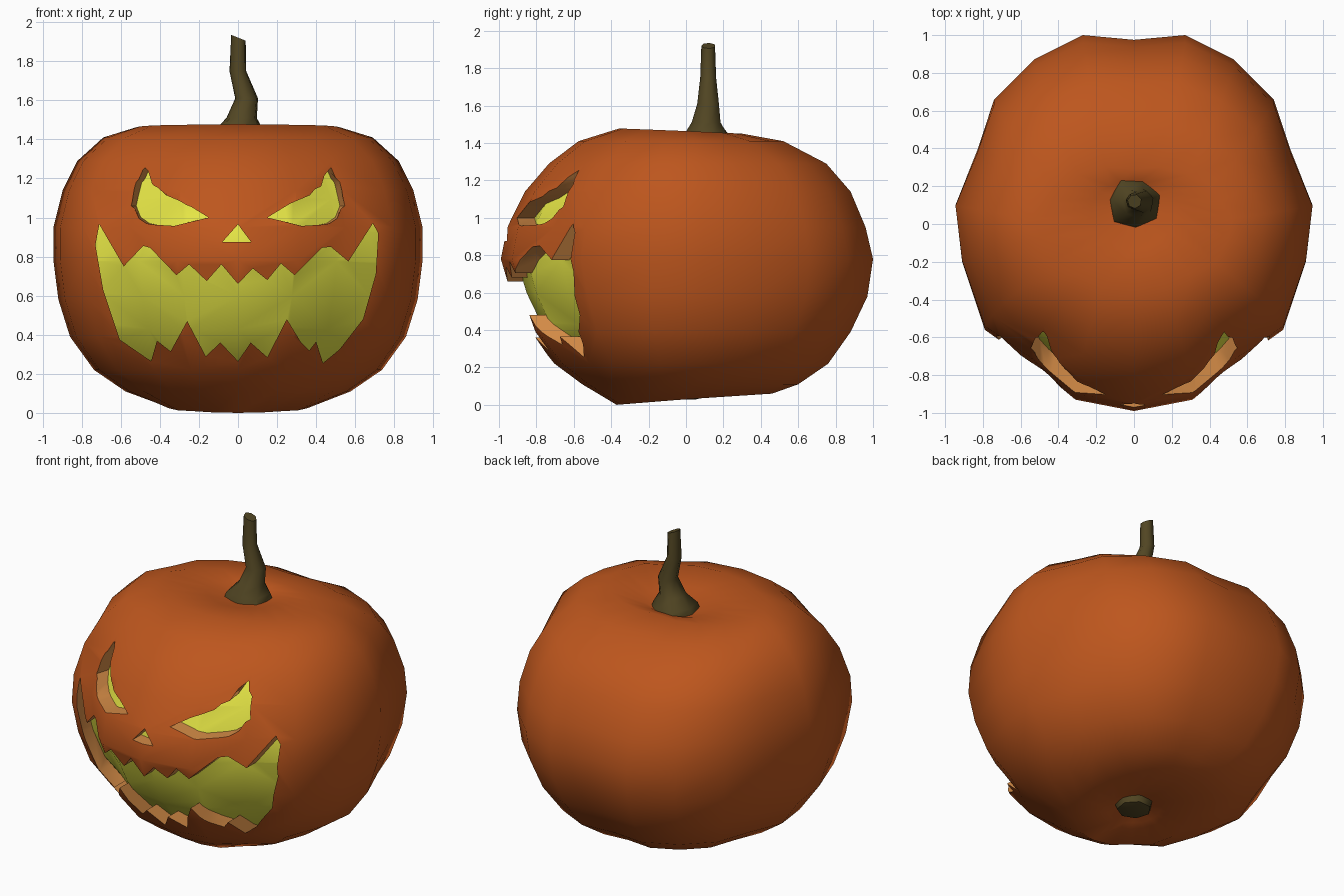
import bpy, bmesh, math

if "Cube" in bpy.data.objects:
    bpy.data.objects.remove(bpy.data.objects["Cube"])


def material(name, rgb):
    m = bpy.data.materials.new(name)
    m.diffuse_color = (*rgb, 1)
    m.use_nodes = True
    m.node_tree.nodes["Principled BSDF"].inputs["Base Color"].default_value = m.diffuse_color
    return m


ORANGE = material("orange_skin", (0.51, 0.093, 0.0125))
YELLOW = material("glowing_yellow", (0.78, 0.78, 0.06))
FLESH = material("cut_flesh", (0.66, 0.26, 0.062))
STEM = material("stem_brown", (0.085, 0.062, 0.017))


def make_object(name, bm, mats):
    me = bpy.data.meshes.new(name)
    bm.to_mesh(me)
    bm.free()
    for m in mats:
        me.materials.append(m)
    ob = bpy.data.objects.new(name, me)
    bpy.context.collection.objects.link(ob)
    return ob


def activate(ob):
    bpy.ops.object.select_all(action='DESELECT')
    ob.select_set(True)
    bpy.context.view_layer.objects.active = ob


def smooth(ob, deg):
    activate(ob)
    bpy.ops.object.shade_smooth_by_angle(angle=math.radians(deg))


def subtract(ob, tool):
    """Boolean-cut ob with tool, then remove the tool."""
    tool.hide_render = True
    mod = ob.modifiers.new("carve", 'BOOLEAN')
    mod.operation = 'DIFFERENCE'
    mod.solver = 'EXACT'
    mod.object = tool
    activate(ob)
    bpy.ops.object.modifier_apply(modifier=mod.name)
    bpy.data.objects.remove(tool)


def loft(bm, rings, mat=0):
    """Skin a stack of closed rings and cap both ends."""
    vs = [[bm.verts.new(p) for p in r] for r in rings]
    faces = []
    n = len(rings[0])
    for a, b in zip(vs, vs[1:]):
        for i in range(n):
            j = (i + 1) % n
            faces.append(bm.faces.new((a[i], a[j], b[j], b[i])))
    faces.append(bm.faces.new(vs[0][::-1]))
    faces.append(bm.faces.new(vs[-1]))
    bmesh.ops.recalc_face_normals(bm, faces=faces)
    for f in faces:
        f.material_index = mat


# Pumpkin plan (right half, front to back), mirrored to a full ring
half = [(0, -.99), (.31, -.93), (.55, -.73), (.79, -.56), (.91, -.2), (.945, .1),
        (.83, .39), (.74, .66), (.53, .87), (.27, 1.0), (0, .975)]
plan = half + [(-x, y) for x, y in half[-2:0:-1]]

# Side profile: z, width scale, front scale, back scale, tilt, y shift
profile = [(.09, .06, .06, .06, 0, 0), (.05, .17, .17, .17, .01, 0),
           (.03, .39, .375, .46, .03, 0), (.11, .61, .56, .60, 0, 0),
           (.22, .78, .71, .76, 0, 0), (.39, .91, .85, .88, 0, 0),
           (.58, .973, .94, .97, 0, 0), (.78, 1, 1, 1, 0, 0),
           (.95, 1, .965, .96, 0, 0), (1.14, .95, .87, .88, 0, 0),
           (1.29, .87, .74, .75, 0, 0), (1.41, .73, .58, .52, 0, 0),
           (1.464, .55, .36, .30, -.014, 0), (1.44, .24, .22, .14, -.01, .08),
           (1.40, .07, .07, .07, 0, .11)]
MATS = (ORANGE, YELLOW, FLESH)


def pumpkin(name, sxy, sz, mat):
    rings = []
    for z, w, f, b, tilt, dy in profile:
        rings.append([(x * w * sxy, (y * (f if y < 0 else b) + dy) * sxy,
                       .74 + (z + tilt * y - .74) * sz) for x, y in plan])
    bm = bmesh.new()
    loft(bm, rings, mat)
    return make_object(name, bm, MATS)


# Face openings as front-view outlines (x, z)
eye = [(.15, 1.0), (.24, 1.055), (.34, 1.105), (.42, 1.16), (.495, 1.255), (.535, 1.18),
       (.545, 1.06), (.45, .97), (.32, .957)]
nose = [(0, .965), (.067, .875), (-.08, .875)]
mouth = [(-.71, .965), (-.585, .75), (-.485, .855), (-.45, .845), (-.315, .705), (-.25, .76),
         (-.16, .675), (-.085, .76), (0, .66), (.075, .74), (.15, .68), (.22, .765),
         (.29, .705), (.43, .845), (.475, .85), (.565, .775), (.69, .97), (.718, .92),
         (.705, .71), (.64, .48), (.52, .325), (.435, .255), (.4, .365), (.365, .32),
         (.32, .365), (.25, .48), (.15, .285), (.065, .36), (0, .265), (-.09, .36),
         (-.165, .29), (-.26, .47), (-.345, .315), (-.415, .37), (-.445, .265),
         (-.605, .375), (-.69, .63), (-.73, .86)]


def cutter_prism(bm, outline, lean=0):
    """Prism through the front wall; lean tapers the outer side inward."""
    def ring(y):
        pts = []
        for x, z in outline:
            s = lean * max(0, abs(x) - .3) * math.copysign(1, x)
            pts.append((x - s * (y + .65), y, z))
        return pts
    loft(bm, [ring(-1.2), ring(-.3)], 2)


bm = bmesh.new()
cutter_prism(bm, eye, 1.2)
cutter_prism(bm, [(-x, z) for x, z in eye], 1.2)
cutter_prism(bm, nose)
cutter_prism(bm, mouth)
cutter = make_object("face_cutter", bm, MATS)

# Carve recesses: flesh side walls, glowing yellow floor just under the skin
subtract(cutter, pumpkin("inner_core", .915, .89, 1))
body = pumpkin("pumpkin_body", 1, 1, 0)
subtract(body, cutter)
smooth(body, 42)


def round_ring(cx, cy, z, r, n=7, slope=0, wave=0):
    pts = []
    for i in range(n):
        a = 2 * math.pi * i / n + .3
        k = r * (1 + wave * (-1) ** i)
        x, y = k * math.cos(a), k * math.sin(a)
        pts.append((cx + x, cy + y, z + slope * x))
    return pts


# Crooked stem
bm = bmesh.new()
loft(bm, [round_ring(0, .11, 1.39, .145, wave=.06), round_ring(0, .11, 1.45, .125, wave=.06),
          round_ring(.02, .11, 1.51, .08), round_ring(.045, .12, 1.61, .06),
          round_ring(0, .12, 1.75, .044), round_ring(.003, .12, 1.92, .038, slope=-.4)])
smooth(make_object("stem", bm, (STEM,)), 55)

# Blossom scar underneath
bm = bmesh.new()
loft(bm, [round_ring(0, 0, .03, .06), round_ring(0, 0, .04, .10), round_ring(0, 0, .10, .12)])
smooth(make_object("blossom_scar", bm, (STEM,)), 55)
